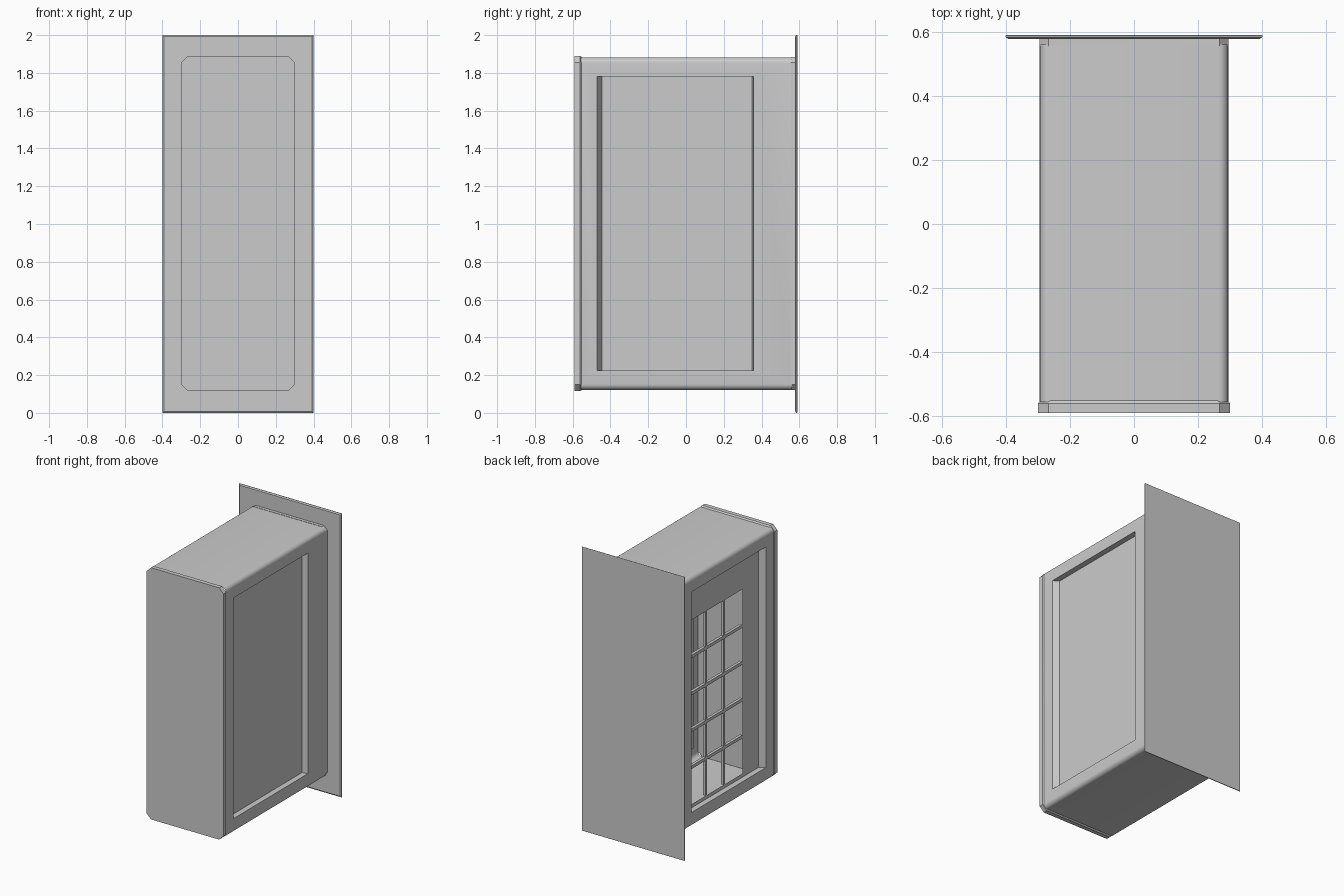
import bpy, bmesh, math

if "Cube" in bpy.data.objects:
    bpy.data.objects.remove(bpy.data.objects["Cube"])


def finish(name, bm, smooth=False):
    bmesh.ops.remove_doubles(bm, verts=bm.verts, dist=1e-5)
    bmesh.ops.recalc_face_normals(bm, faces=bm.faces)
    mesh = bpy.data.meshes.new(name)
    bm.to_mesh(mesh)
    bm.free()
    ob = bpy.data.objects.new(name, mesh)
    bpy.context.collection.objects.link(ob)
    if smooth:
        bpy.context.view_layer.objects.active = ob
        ob.select_set(True)
        bpy.ops.object.shade_smooth_by_angle(angle=math.radians(35))
        ob.select_set(False)
    return ob


def outline(bm, y, hx, z0, z1, r, seg=1):
    """Rectangle in xz with cut (seg=1) or rounded corners."""
    ring = []
    corners = [(hx - r, z1 - r, 0), (r - hx, z1 - r, 90), (r - hx, z0 + r, 180), (hx - r, z0 + r, 270)]
    for cx, cz, a0 in corners:
        for i in range(seg + 1):
            a = math.radians(a0 + 90 * i / seg)
            ring.append(bm.verts.new((cx + r * math.cos(a), y, cz + r * math.sin(a))))
    return ring


def bridge(bm, a, b, skip=()):
    n = len(a)
    for i in range(n):
        if i not in skip:
            bm.faces.new((a[i], a[(i + 1) % n], b[(i + 1) % n], b[i]))


def slab(name, sections):
    """Closed solid lofted along y."""
    bm = bmesh.new()
    rings = [outline(bm, *s) for s in sections]
    for a, b in zip(rings, rings[1:]):
        bridge(bm, a, b)
    bm.faces.new(rings[0])
    bm.faces.new(rings[-1])
    return finish(name, bm)


# Back plate with a fine bevelled rim
slab("back_plate", [(0.577, 0.392, 0.008, 1.992, 0), (0.583, 0.4, 0, 2, 0),
                    (0.588, 0.4, 0, 2, 0), (0.59, 0.397, 0.003, 1.997, 0)])

# Front cover and rear collar with cut corners
slab("front_cover", [(-0.59, 0.3, 0.115, 1.89, 0.034), (-0.56, 0.3, 0.115, 1.89, 0.034),
                     (-0.55, 0.292, 0.123, 1.882, 0.032)])
slab("rear_collar", [(0.555, 0.294, 0.122, 1.884, 0.028), (0.578, 0.294, 0.122, 1.884, 0.028)])

# Rounded cabinet shell with a recessed panel in each side
HX, Z0, Z1, R, SEG = 0.294, 0.122, 1.882, 0.03, 6
Y0, Y1 = -0.555, 0.56
DEPTH = 0.04
FLOOR = HX - DEPTH
WIN = (-0.265, 0.335, 0.25, 1.55)
bm = bmesh.new()
front = outline(bm, Y0, HX, Z0, Z1, R, SEG)
back = outline(bm, Y1, HX, Z0, Z1, R, SEG)
left_side, right_side = 2 * SEG + 1, 4 * SEG + 3
bridge(bm, front, back, skip=(left_side, right_side))


def rect(x, y0, y1, z0, z1):
    return [bm.verts.new((x, y, z)) for y, z in ((y0, z0), (y1, z0), (y1, z1), (y0, z1))]


for s in (-1, 1):
    rings = [rect(s * HX, Y0, Y1, Z0 + R, Z1 - R),
             rect(s * HX, -0.47, 0.358, 0.225, 1.78),
             rect(s * FLOOR, -0.445, 0.35, 0.225, 1.78)]
    if s < 0:
        rings.append(rect(s * FLOOR, *WIN))
    for a, b in zip(rings, rings[1:]):
        bridge(bm, a, b)
    if s > 0:
        bm.faces.new(rings[-1])
finish("cabinet_shell", bm, smooth=True)


# Lattice bars across the open window on the left side
def bar(name, y, z, dy, dz):
    b = bmesh.new()
    bmesh.ops.create_cube(b, size=1)
    for v in b.verts:
        v.co = (v.co.x * 0.02 - FLOOR + 0.01, v.co.y * dy + y, v.co.z * dz + z)
    finish(name, b)


wy0, wy1, wz0, wz1 = WIN
for i in range(1, 5):
    bar(f"shelf_bar_{i}", (wy0 + wy1) / 2, wz0 + (wz1 - wz0) * i / 5, wy1 - wy0, 0.022)
for i in range(1, 3):
    bar(f"window_post_{i}", wy0 + (wy1 - wy0) * i / 3, (wz0 + wz1) / 2, 0.016, wz1 - wz0)
